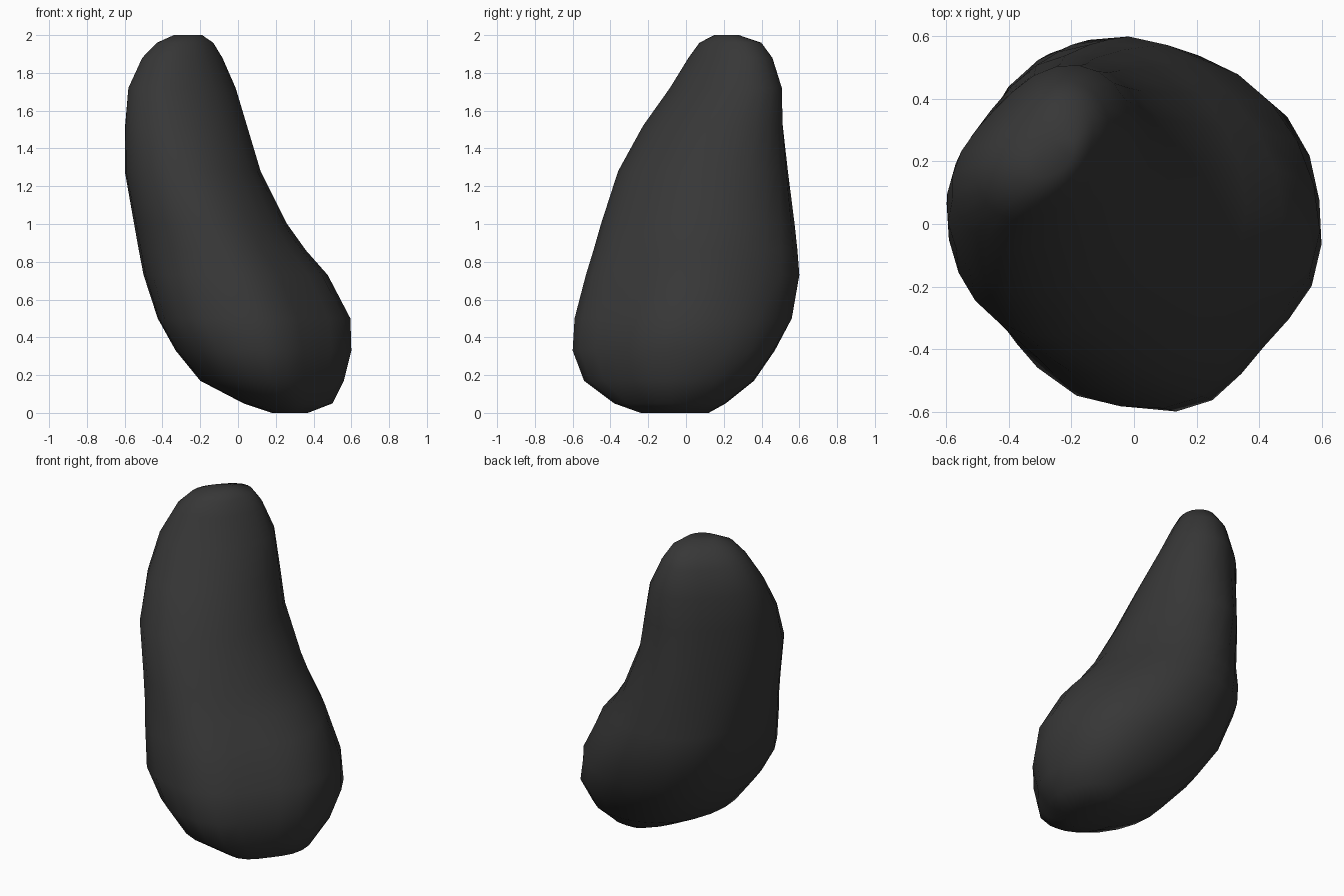
import bpy, bmesh, math

SIDES = 24

# Horizontal slices: z, x min, x max, y min, y max, diagonal skew,
# then how full the back right, back left, front left and front right corners are
slices = [
    (0.00, 0.18, 0.37, -0.24, 0.12, 0.0, 1, 1, 1, 0.9),
    (0.05, 0.03, 0.50, -0.38, 0.21, 0.05, 1, 1, 1, 0.88),
    (0.17, -0.20, 0.56, -0.54, 0.36, 0.05, 1.05, 1.02, 1, 0.86),
    (0.33, -0.33, 0.60, -0.60, 0.47, 0.0, 1.08, 1.05, 1.05, 0.86),
    (0.50, -0.425, 0.595, -0.59, 0.56, -0.03, 1.0, 1.05, 1.11, 0.85),
    (0.73, -0.50, 0.475, -0.53, 0.60, -0.02, 0.95, 1.05, 1.06, 0.88),
    (0.86, -0.525, 0.36, -0.49, 0.59, 0.0, 0.96, 1.02, 1.03, 0.92),
    (1.00, -0.55, 0.26, -0.45, 0.575, 0.03, 0.98, 0.96, 1.01, 0.96),
    (1.28, -0.60, 0.12, -0.36, 0.54, 0.11, 1, 0.91, 1, 1),
    (1.52, -0.60, 0.05, -0.23, 0.515, 0.24, 1, 0.92, 0.98, 1.01),
    (1.72, -0.585, -0.01, -0.09, 0.51, 0.35, 0.98, 0.91, 0.95, 1.03),
    (1.88, -0.51, -0.08, 0.01, 0.46, 0.38, 0.96, 0.90, 0.95, 1.04),
    (1.96, -0.43, -0.13, 0.07, 0.40, 0.40, 0.97, 0.92, 0.97, 1.04),
    (2.00, -0.34, -0.19, 0.15, 0.28, 0.40, 1, 0.95, 1, 1.03),
]

# Leaning stone body lofted through the slices
bm = bmesh.new()
rings = []
for z, x0, x1, y0, y1, skew, *corners in slices:
    shift = math.asin(skew)
    ring = []
    for i in range(SIDES):
        t = 2 * math.pi * i / SIDES
        quadrant = int(4 * i / SIDES)
        k = 1 + (corners[quadrant] - 1) * math.sin(2 * t) ** 2
        x = (x0 + x1) / 2 + k * (x1 - x0) / 2 * math.cos(t - shift / 2)
        y = (y0 + y1) / 2 + k * (y1 - y0) / 2 * math.sin(t + shift / 2)
        ring.append(bm.verts.new((x, y, z)))
    rings.append(ring)
for a, b in zip(rings, rings[1:]):
    for i in range(SIDES):
        j = (i + 1) % SIDES
        bm.faces.new((a[i], a[j], b[j], b[i]))
bm.faces.new(rings[0][::-1])
bm.faces.new(rings[-1])
bmesh.ops.recalc_face_normals(bm, faces=bm.faces)
for f in bm.faces:
    f.smooth = True

mesh = bpy.data.meshes.new("standing_stone")
bm.to_mesh(mesh)
bm.free()
stone = bpy.data.objects.new("standing_stone", mesh)
bpy.context.collection.objects.link(stone)

# Dark stone colour
mat = bpy.data.materials.new("dark_stone")
mat.diffuse_color = (0.038, 0.038, 0.038, 1)
mesh.materials.append(mat)
